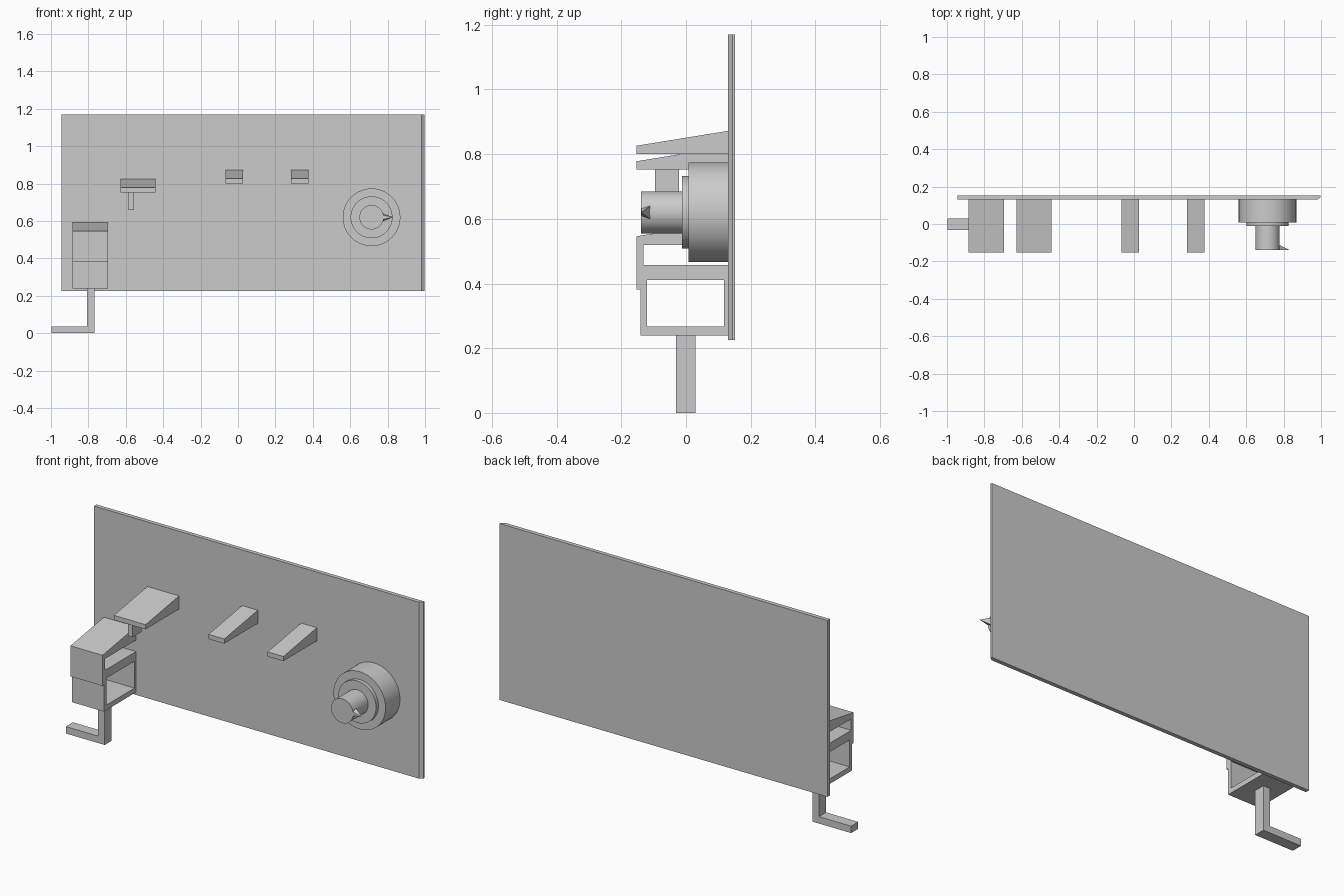
import bpy, bmesh, math
from mathutils import Matrix

if "Cube" in bpy.data.objects:
    bpy.data.objects.remove(bpy.data.objects["Cube"])

grey = bpy.data.materials.new("plain grey")
grey.diffuse_color = (0.6, 0.6, 0.6, 1)
grey.use_nodes = True
grey.node_tree.nodes["Principled BSDF"].inputs["Base Color"].default_value = grey.diffuse_color


def finish(bm, name):
    bmesh.ops.recalc_face_normals(bm, faces=bm.faces)
    me = bpy.data.meshes.new(name)
    bm.to_mesh(me)
    bm.free()
    me.materials.append(grey)
    ob = bpy.data.objects.new(name, me)
    bpy.context.collection.objects.link(ob)
    return ob


def prism(name, points, depth):
    """Extrude a closed 3D outline along the depth vector."""
    bm = bmesh.new()
    face = bm.faces.new([bm.verts.new(p) for p in points])
    ext = bmesh.ops.extrude_face_region(bm, geom=[face], use_keep_orig=True)
    verts = [g for g in ext["geom"] if isinstance(g, bmesh.types.BMVert)]
    bmesh.ops.translate(bm, verts=verts, vec=depth)
    return finish(bm, name)


def side_prism(name, x0, x1, yz):
    return prism(name, [(x0, y, z) for y, z in yz], (x1 - x0, 0, 0))


def box(name, x0, x1, y0, y1, z0, z1):
    return side_prism(name, x0, x1, [(y0, z0), (y1, z0), (y1, z1), (y0, z1)])


FRONT, WALL = -0.153, 0.13

# Back panel with a bevelled right edge
outline = [(-0.944, WALL), (0.981, WALL), (0.998, 0.143), (0.998, 0.152), (-0.944, 0.152)]
prism("back_panel", [(x, y, 0.226) for x, y in outline], (0, 0, 0.944))

# Sloped ledges sticking out of the panel
for name, x0, x1, z in (("ledge_right", 0.283, 0.376, 0.801),
                        ("ledge_middle", -0.067, 0.026, 0.801),
                        ("ledge_left", -0.628, -0.44, 0.753)):
    side_prism(name, x0, x1, [(FRONT, z), (WALL, z), (WALL, z + 0.071), (FRONT, z + 0.025)])

# Peg hanging under the left ledge
box("ledge_peg", -0.585, -0.556, -0.096, -0.022, 0.658, 0.755)

# Open two-storey bracket: side profile, with a plate closing the lower storey
side_prism("bracket_frame", -0.885, -0.695, [
    (FRONT, 0.382), (FRONT, 0.546), (WALL, 0.591), (WALL, 0.519),
    (-0.132, 0.519), (-0.132, 0.458), (WALL, 0.458), (WALL, 0.411),
    (-0.12, 0.411), (-0.12, 0.267), (WALL, 0.267), (WALL, 0.24),
    (-0.141, 0.24), (-0.141, 0.382)])
box("bracket_back_plate", -0.885, -0.695, 0.118, WALL, 0.267, 0.411)

# L-shaped crank below the bracket
crank = [(-0.998, 0), (-0.768, 0), (-0.768, 0.24), (-0.808, 0.24), (-0.808, 0.037), (-0.998, 0.037)]
prism("crank", [(x, -0.031, z) for x, z in crank], (0, 0.06, 0))

# Stepped round dial
CX, CZ = 0.714, 0.62
for name, r, y0, y1 in (("dial_base", 0.154, 0.008, WALL),
                        ("dial_ring", 0.112, -0.012, 0.008),
                        ("dial_knob", 0.065, -0.139, -0.012)):
    bm = bmesh.new()
    bmesh.ops.create_cone(bm, cap_ends=True, segments=64, radius1=r, radius2=r, depth=y1 - y0,
                          matrix=Matrix.Translation((CX, (y0 + y1) / 2, CZ)) @ Matrix.Rotation(math.pi / 2, 4, "X"))
    ob = finish(bm, name)
    bpy.ops.object.select_all(action="DESELECT")
    ob.select_set(True)
    bpy.context.view_layer.objects.active = ob
    bpy.ops.object.shade_smooth_by_angle(angle=math.radians(35))

# Pointed marker on the side of the knob
bm = bmesh.new()
base = [bm.verts.new((CX + 0.058, y, CZ + z)) for y, z in
        ((-0.109, -0.022), (-0.109, 0.022), (-0.138, 0.012), (-0.138, -0.012))]
tip = bm.verts.new((0.83, -0.138, CZ))
bm.faces.new(base)
for i in range(4):
    bm.faces.new((base[i], base[(i + 1) % 4], tip))
finish(bm, "dial_pointer")
